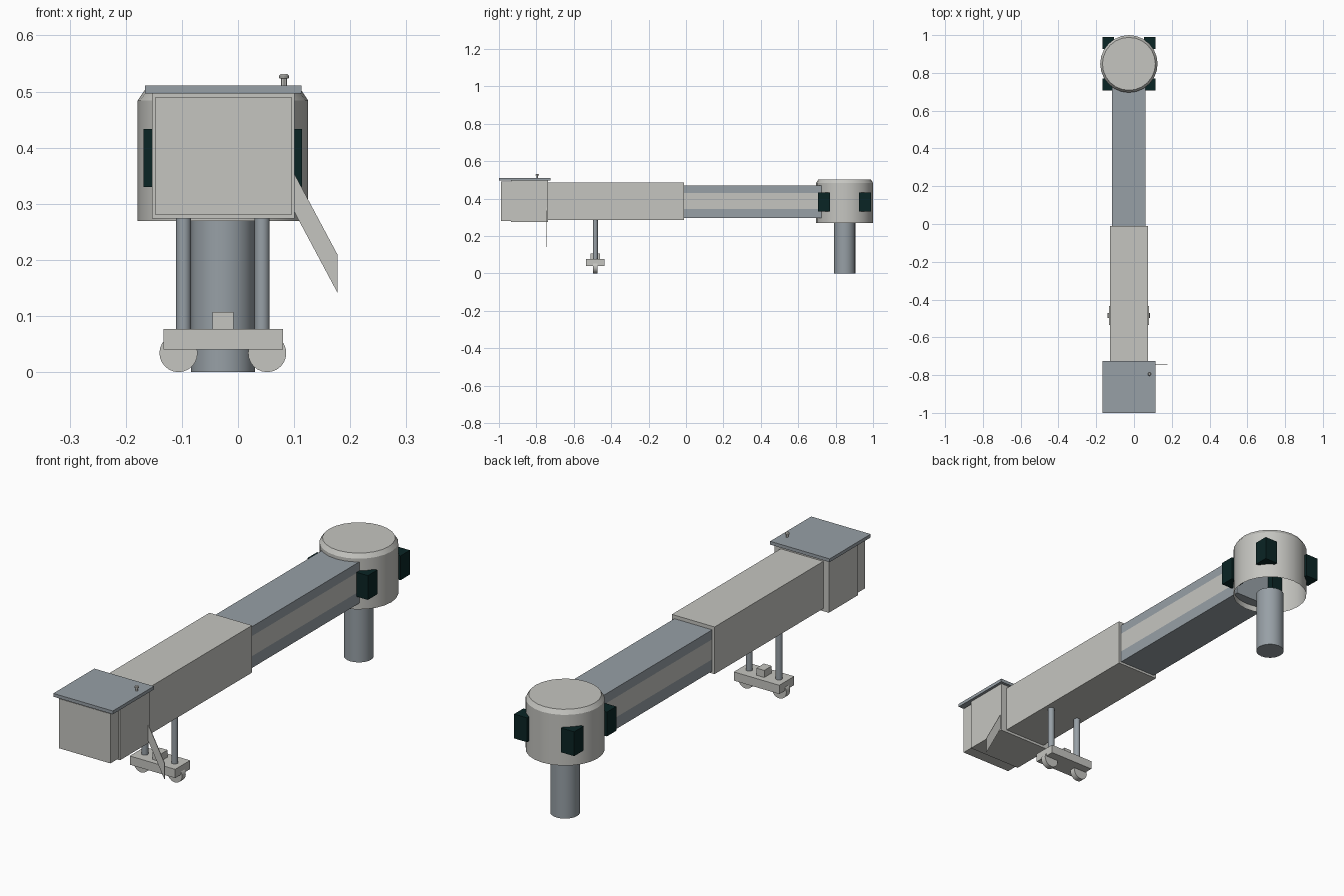
import bpy, bmesh, math
from mathutils import Vector, Matrix

if "Cube" in bpy.data.objects:
    bpy.data.objects.remove(bpy.data.objects["Cube"])


def material(name, rgb):
    m = bpy.data.materials.new(name)
    m.diffuse_color = (*rgb, 1)
    m.use_nodes = True
    m.node_tree.nodes["Principled BSDF"].inputs["Base Color"].default_value = m.diffuse_color
    return m


LIGHT = material("light grey paint", (0.56, 0.56, 0.53))
STEEL = material("blue grey steel", (0.31, 0.35, 0.38))
GLASS = material("dark glass", (0.003, 0.018, 0.018))
AXIS = -0.027  # centre line of the bridge
RY = 0.848     # centre of the rotunda along the bridge


def finish(name, bm, *mats, smooth=False):
    bmesh.ops.recalc_face_normals(bm, faces=bm.faces)
    me = bpy.data.meshes.new(name)
    bm.to_mesh(me)
    bm.free()
    for m in mats:
        me.materials.append(m)
    ob = bpy.data.objects.new(name, me)
    bpy.context.collection.objects.link(ob)
    if smooth:
        bpy.ops.object.select_all(action='DESELECT')
        ob.select_set(True)
        bpy.context.view_layer.objects.active = ob
        bpy.ops.object.shade_smooth_by_angle(angle=math.radians(30))
    return ob


def box_mesh(x, y, z):
    bm = bmesh.new()
    bmesh.ops.create_cube(bm, size=1)
    for v in bm.verts:
        v.co = Vector([(a + b) / 2 + c * (b - a) for (a, b), c in zip((x, y, z), v.co)])
    return bm


def box(name, x, y, z, mat):
    return finish(name, box_mesh(x, y, z), mat)


def lathe(name, centre, profile, mat, sides=24, along_y=False, cap_start=True):
    """Stack rings of (radius, height) and close the ends."""
    bm = bmesh.new()
    rings = []
    for r, h in profile:
        rings.append([bm.verts.new((r * math.cos(t), r * math.sin(t), h))
                      for t in (2 * math.pi * i / sides for i in range(sides))])
    for a, b in zip(rings, rings[1:]):
        for i in range(sides):
            j = (i + 1) % sides
            bm.faces.new((a[i], a[j], b[j], b[i]))
    if cap_start:
        bm.faces.new(rings[0][::-1])
    bm.faces.new(rings[-1])
    if along_y:
        bm.transform(Matrix.Rotation(math.pi / 2, 4, 'X'))
    bm.transform(Matrix.Translation(centre))
    return finish(name, bm, mat, smooth=True)


# Rotunda: open-bottomed drum with a chamfered roof, on a column
lathe("rotunda", (AXIS, RY, 0), [(0.152, 0.269), (0.152, 0.484), (0.140, 0.502)],
      LIGHT, cap_start=False)
lathe("rotunda_column", (AXIS, RY, 0), [(0.057, 0), (0.057, 0.272)], STEEL)

# Corner windows of the rotunda
for sx in (-1, 1):
    for sy in (-1, 1):
        xs = sorted((AXIS + sx * 0.08, AXIS + sx * 0.141))
        ys = sorted((RY + sy * 0.078, RY + sy * 0.141))
        box("rotunda_window", xs, ys, (0.33, 0.433), GLASS)

# Inner tunnel with a light band along both sides
bm = box_mesh((-0.116, 0.061), (-0.03, 0.74), (0.295, 0.47))
for h in (0.345, 0.43):
    bmesh.ops.bisect_plane(bm, geom=bm.verts[:] + bm.edges[:] + bm.faces[:],
                           plane_co=(0, 0, h), plane_no=(0, 0, 1))
bm.normal_update()
for f in bm.faces:
    if abs(f.normal.x) > 0.9 and 0.345 < f.calc_center_median().z < 0.43:
        f.material_index = 1
finish("inner_tunnel", bm, STEEL, LIGHT)

# Outer tunnel
box("outer_tunnel", (-0.127, 0.073), (-0.745, -0.01), (0.285, 0.485), LIGHT)

# Cabin with a slightly smaller front section and an overhanging roof
box("cabin", (-0.153, 0.101), (-0.935, -0.738), (0.274, 0.498), LIGHT)
box("cabin_front", (-0.147, 0.095), (-0.99, -0.93), (0.28, 0.49), LIGHT)
box("cabin_roof", (-0.166, 0.113), (-1.0, -0.725), (0.497, 0.511), STEEL)
lathe("beacon", (0.082, -0.795, 0),
      [(0.005, 0.51), (0.005, 0.523), (0.009, 0.524), (0.009, 0.528), (0.006, 0.531)],
      LIGHT, sides=12)

# Service stair: thin slanted panel beside the cabin
bm = bmesh.new()
outline = [(0.098, 0.290), (0.177, 0.142), (0.177, 0.210), (0.098, 0.358)]
face = bm.faces.new([bm.verts.new((x, -0.746, z)) for x, z in outline])
ext = bmesh.ops.extrude_face_region(bm, geom=[face])
bmesh.ops.translate(bm, vec=(0, 0.003, 0),
                    verts=[g for g in ext["geom"] if isinstance(g, bmesh.types.BMVert)])
finish("service_stair", bm, LIGHT)

# Drive bogie: legs, beam, motor box and wheels
for s in (-1, 1):
    lathe("bogie_leg", (AXIS + s * 0.07, -0.485, 0), [(0.0135, 0.07), (0.0135, 0.29)],
          STEEL, sides=16)
    lathe("bogie_wheel", (AXIS + s * 0.079, -0.485, 0.034),
          [(0.034, -0.0125), (0.034, 0.0125)], LIGHT, along_y=True)
box("bogie_beam", (-0.133, 0.08), (-0.535, -0.435), (0.04, 0.077), LIGHT)
box("bogie_motor", (-0.045, -0.008), (-0.51, -0.46), (0.07, 0.107), LIGHT)
